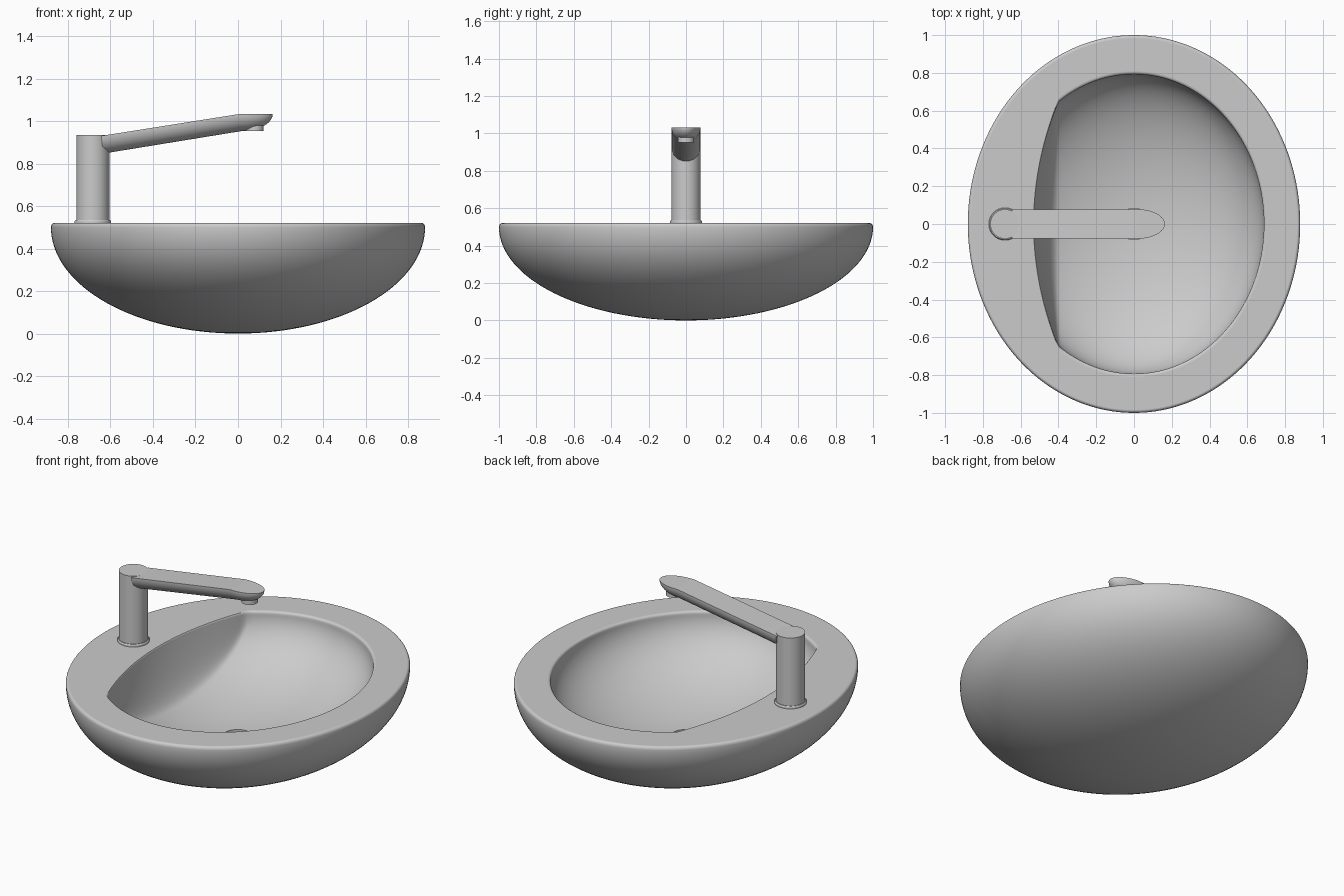
import bpy, bmesh
from math import sin, cos, pi, sqrt, radians

if "Cube" in bpy.data.objects:
    bpy.data.objects.remove(bpy.data.objects["Cube"])

N = 144


def loft(name, rings, angle=30):
    """Skin a list of closed rings and cap both ends."""
    bm = bmesh.new()
    vr = [[bm.verts.new(p) for p in ring] for ring in rings]
    for a, b in zip(vr, vr[1:]):
        n = len(a)
        for i in range(n):
            j = (i + 1) % n
            bm.faces.new((a[i], a[j], b[j], b[i]))
    bm.faces.new(vr[0])
    bm.faces.new(vr[-1])
    bmesh.ops.recalc_face_normals(bm, faces=bm.faces)
    me = bpy.data.meshes.new(name)
    bm.to_mesh(me)
    bm.free()
    ob = bpy.data.objects.new(name, me)
    bpy.context.collection.objects.link(ob)
    bpy.ops.object.select_all(action='DESELECT')
    ob.select_set(True)
    bpy.context.view_layer.objects.active = ob
    bpy.ops.object.shade_smooth_by_angle(angle=radians(angle))
    return ob


def ellipse(a, b, z, cx=0.0, n=N):
    return [(cx + a * cos(2 * pi * i / n), b * sin(2 * pi * i / n), z) for i in range(n)]


# --- basin: outer shell, rim, hollow with a steep wall on the tap side, drain
CUT = -0.40                      # where the tap-side wall meets the bowl
A, B, Z0, DEPTH = 0.688, 0.793, 0.505, 0.37


def wall_x(y, grow=0.0):
    half = (B + grow) * sqrt(1 - (CUT / (A + grow)) ** 2)
    return CUT - (0.127 + grow * 0.5) * max(0.0, 1 - (y / half) ** 2)


def outline(grow, z):
    pts = []
    for x, y, _ in ellipse(A + grow, B + grow, z):
        pts.append((wall_x(y, grow) if x < CUT else x, y, z))
    return pts


def bowl_z(x, y):
    xe = max(x, CUT)
    z = Z0 - DEPTH * sqrt(max(0.0, 1 - (xe / A) ** 2 - (y / B) ** 2))
    if x < CUT:
        t = min(1.0, (x - CUT) / min(wall_x(y) - CUT, -1e-5))
        z += (Z0 - z) * (0.16 * t + 0.84 * t ** 2)
    return z


rings = []
for k in range(1, 33):           # outer half ellipsoid
    t = k / 32 * pi / 2
    rings.append(ellipse(0.88 * sin(t), sin(t), 0.5 - 0.5 * cos(t)))
for k in range(1, 6):            # rounded outer rim
    t = k / 5 * pi / 2
    d = 0.015 * (1 - cos(t))
    rings.append(ellipse(0.88 - d, 1 - d, 0.5 + 0.02 * sin(t)))
rings.append(ellipse(0.862, 0.982, 0.52))
rings.append(outline(0.018, 0.52))
for k in range(4):               # softened inner rim
    t = k / 4 * pi / 2
    rings.append(outline(0.015 * (1 - sin(t)), Z0 + 0.015 * cos(t)))

edge, hole = outline(0, Z0), ellipse(0.083, 0.083, 0)
M = 48
for k in range(M, -1, -1):       # hollow, from rim to drain
    s = sin(k / M * pi / 2)
    ring = []
    for p, h in zip(edge, hole):
        x, y = h[0] + (p[0] - h[0]) * s, h[1] + (p[1] - h[1]) * s
        ring.append((x, y, Z0 if k == M else bowl_z(x, y)))
    rings.append(ring)
rings.append(ellipse(0.083, 0.083, 0.11))
loft("basin", rings)

# --- tap column and its base ring
TX = -0.683


def turned(name, cx, profile):
    loft(name, [ellipse(r, r, z, cx, 64) for r, z in profile])


turned("tap_base_ring", TX, [(0.086, 0.515), (0.086, 0.528), (0.082, 0.534)])
turned("tap_column", TX, [(0.078, 0.52), (0.078, 0.935)])

# --- spout: half-round bar with flat top, bent level at the tip
def half_round(x, ztop, w, d, lean=0.0, n=32):
    return [(x + lean * sin(pi * i / n), w * cos(pi * i / n), ztop - d * sin(pi * i / n))
            for i in range(n + 1)]


stations = [half_round(-0.645, 0.930, 0.078, 0.083, 0.012),
            half_round(0.0, 1.032, 0.078, 0.080, 0.012)]
for k in range(1, 15):
    u = sin(k / 14 * pi / 2 * 0.985)
    f = sqrt(1 - u * u)
    stations.append(half_round(0.02 + 0.143 * u, 1.032, 0.078 * f, 0.078 * f))
loft("spout", stations, 28)

# --- water outlet under the tip
turned("spout_outlet", 0.077, [(0.044, 1.01), (0.044, 0.952), (0.037, 0.952), (0.034, 0.962)])
